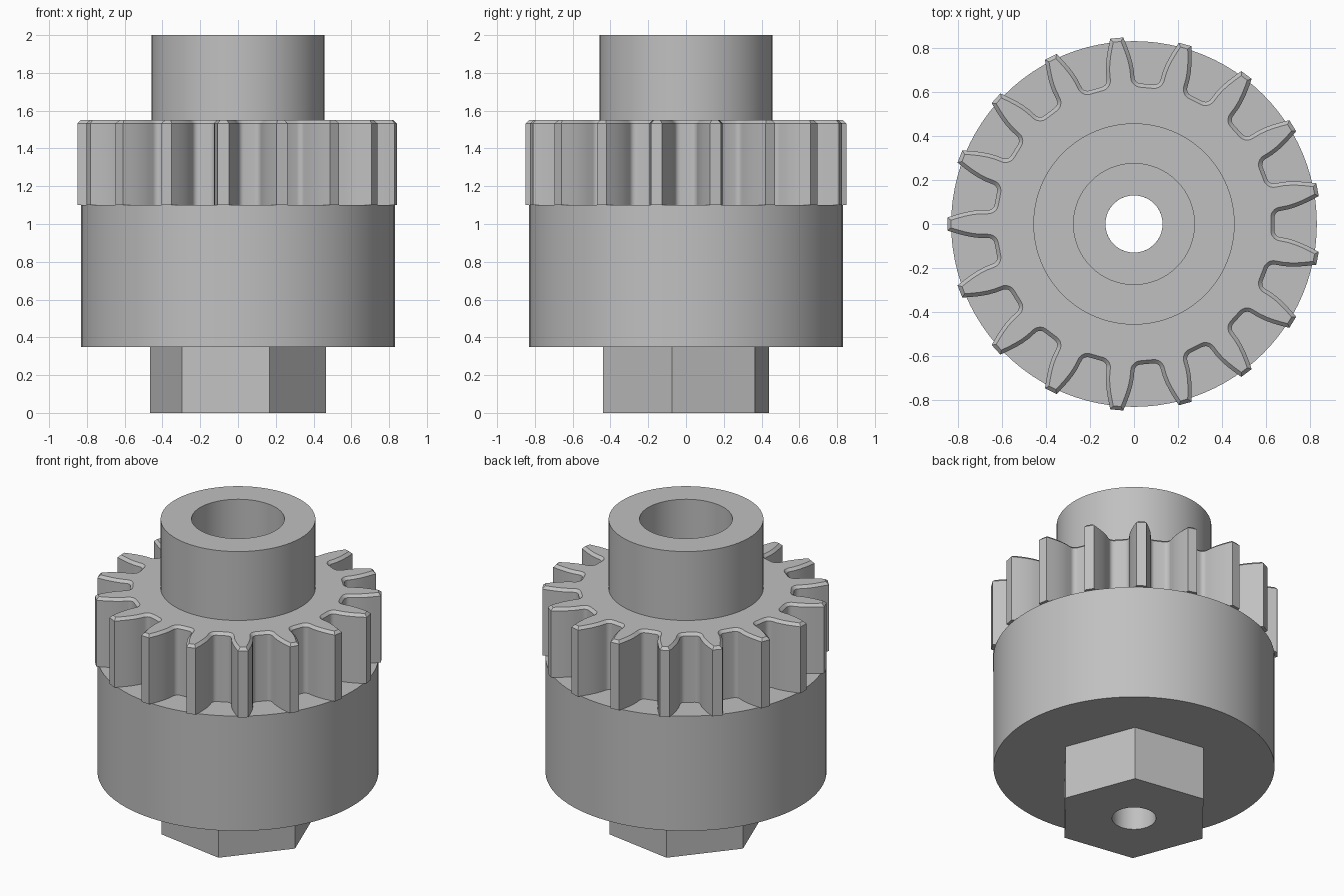
import bpy, bmesh
from math import sin, cos, pi, radians, degrees, atan2
from mathutils import Vector

cube = bpy.data.objects.get("Cube")
if cube:
    bpy.data.objects.remove(cube, do_unlink=True)

grey = bpy.data.materials.new("plain grey")
grey.use_nodes = True
colour = (0.53, 0.53, 0.53, 1)
grey.diffuse_color = colour
grey.node_tree.nodes["Principled BSDF"].inputs["Base Color"].default_value = colour


def polar(r, a):
    return Vector((r * cos(a), r * sin(a)))


def circle(r, angles):
    return [polar(r, a) for a in angles]


def ring_solid(name, rings):
    """Skin a closed, hollow solid through (outline, height) rings."""
    bm = bmesh.new()
    loops = [[bm.verts.new((p.x, p.y, z)) for p in pts] for pts, z in rings]
    for a, b in zip(loops, loops[1:] + loops[:1]):
        n = len(a)
        for i in range(n):
            j = (i + 1) % n
            bm.faces.new((a[i], a[j], b[j], b[i]))
    bmesh.ops.recalc_face_normals(bm, faces=bm.faces)
    mesh = bpy.data.meshes.new(name)
    bm.to_mesh(mesh)
    bm.free()
    mesh.materials.append(grey)
    obj = bpy.data.objects.new(name, mesh)
    bpy.context.collection.objects.link(obj)
    bpy.ops.object.select_all(action='DESELECT')
    obj.select_set(True)
    bpy.context.view_layer.objects.active = obj
    bpy.ops.object.shade_smooth_by_angle(angle=radians(28))
    return obj


def inset(pts, d):
    """Mitred inward offset of a counter-clockwise outline."""
    result = []
    for i, p in enumerate(pts):
        e1 = (p - pts[i - 1]).normalized()
        e2 = (pts[(i + 1) % len(pts)] - p).normalized()
        n1, n2 = Vector((e1.y, -e1.x)), Vector((e2.y, -e2.x))
        m = (n1 + n2).normalized()
        result.append(p - m * (d / m.dot(n1)))
    return result


HOLE, BORE, HUB, BODY = 0.13, 0.275, 0.458, 0.832
Z_HEX, Z_BODY, Z_GEAR, Z_TOP = 0.35, 1.10, 1.55, 2.0

# Drum with stepped hub and counterbore
turn = [2 * pi * i / 96 for i in range(96)]
profile = [(BODY, Z_HEX), (BODY, Z_BODY), (HUB, Z_BODY), (HUB, Z_TOP),
           (BORE, Z_TOP), (BORE, Z_BODY), (HOLE, Z_BODY), (HOLE, Z_HEX)]
ring_solid("drum_and_hub", [(circle(r, turn), z) for r, z in profile])

# Hexagonal drive end, its flats divided to match the round hole
corners = [polar(0.471, radians(-9.2 + 60 * i)) for i in range(6)]
hexagon = [corners[i].lerp(corners[(i + 1) % 6], k / 12)
           for i in range(6) for k in range(12)]
hole = circle(HOLE, [atan2(p.y, p.x) for p in hexagon])
ring_solid("hex_drive", [(hexagon, 0), (hexagon, Z_HEX), (hole, Z_HEX), (hole, 0)])

# Gear: half a tooth as (degrees, radius), with a round root fillet
TEETH = 17
half = [(2.0, 0.85), (3.0, 0.81), (3.85, 0.775), (4.6, 0.74), (5.15, 0.705)]
for k in range(6):
    t = radians(18 * k)
    half.append((8.0 - degrees(0.03 * cos(t) / 0.67), 0.67 - 0.03 * sin(t)))
tooth = [(-a, r) for a, r in reversed(half)] + half
outline = [polar(r, radians(180 + 360 * i / TEETH + a))
           for i in range(TEETH) for a, r in tooth]
core = circle(HUB - 0.02, [atan2(p.y, p.x) for p in outline])
ring_solid("gear_ring", [(outline, Z_BODY), (outline, Z_GEAR - 0.017),
                         (inset(outline, 0.017), Z_GEAR),
                         (core, Z_GEAR), (core, Z_BODY)])
